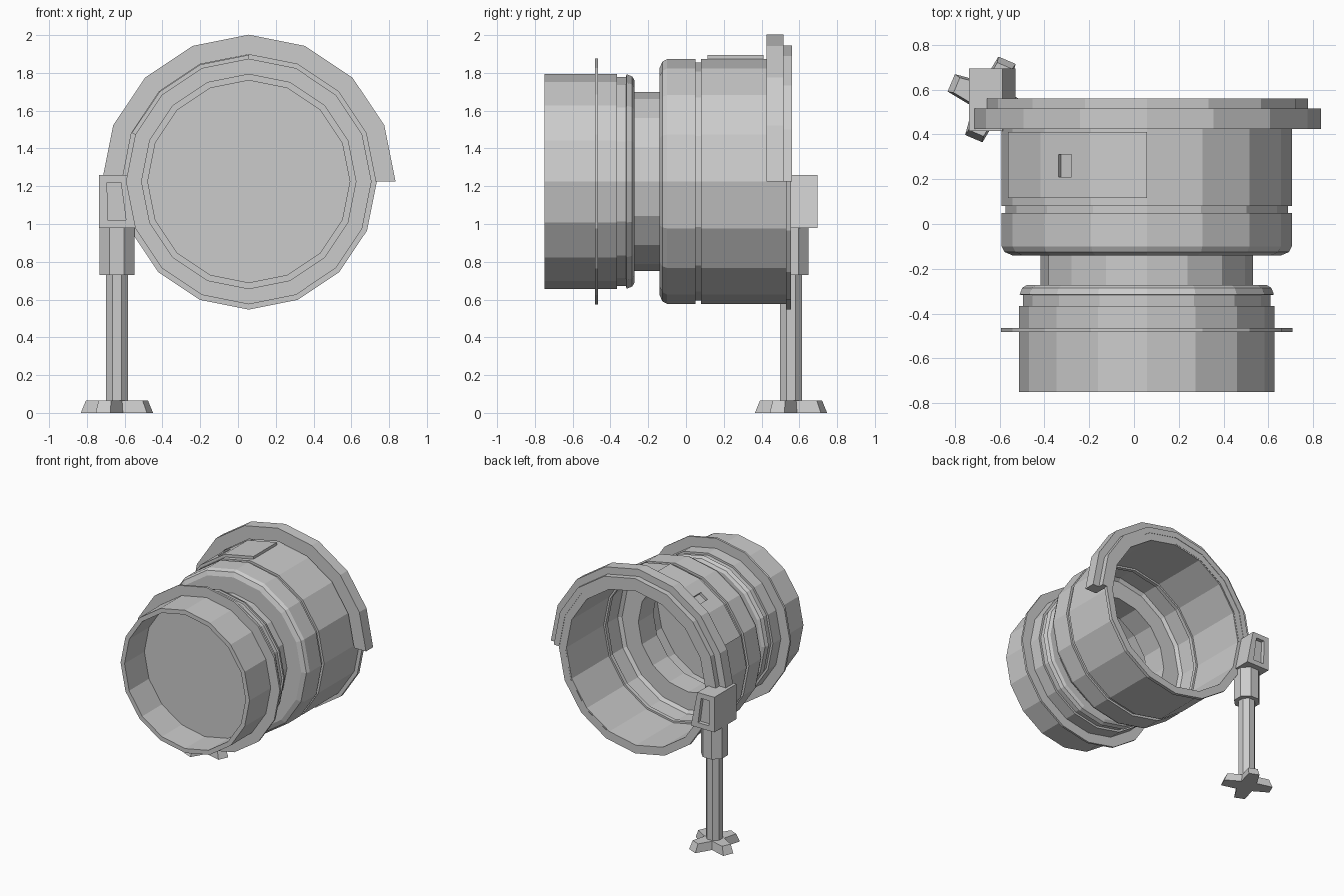
import bpy, bmesh
from math import sin, cos, radians
from mathutils import Vector

if "Cube" in bpy.data.objects:
    bpy.data.objects.remove(bpy.data.objects["Cube"])

CX, CZ = 0.057, 1.225      # drum axis runs along y
LX, LY = -0.641, 0.556     # support leg axis runs along z


def finish(bm, name):
    bmesh.ops.recalc_face_normals(bm, faces=bm.faces)
    me = bpy.data.meshes.new(name)
    bm.to_mesh(me)
    bm.free()
    ob = bpy.data.objects.new(name, me)
    bpy.context.collection.objects.link(ob)
    return ob


def revolve_mesh(profile, start=0, count=16):
    """Sweep a closed (y, r) profile around the drum axis in 22.5 degree steps."""
    bm = bmesh.new()
    full = count == 16
    rings = []
    for i in range(count if full else count + 1):
        a = radians(start + 22.5 * i)
        rings.append([bm.verts.new((CX + r * cos(a), y, CZ + r * sin(a))) for y, r in profile])
    n = len(profile)
    for i in range(count):
        p, q = rings[i], rings[(i + 1) % len(rings)]
        for j in range(n):
            k = (j + 1) % n
            bm.faces.new((p[j], p[k], q[k], q[j]))
    if not full:
        bm.faces.new(rings[0])
        bm.faces.new(rings[-1])
    bmesh.ops.recalc_face_normals(bm, faces=bm.faces)
    return bm


def revolve(name, profile, start=0, count=16):
    return finish(revolve_mesh(profile, start, count), name)


def loft(name, lower, upper):
    """Solid between two matching outlines."""
    bm = bmesh.new()
    a = [bm.verts.new(p) for p in lower]
    b = [bm.verts.new(p) for p in upper]
    bm.faces.new(a)
    bm.faces.new(b)
    for i in range(len(a)):
        j = (i + 1) % len(a)
        bm.faces.new((a[i], a[j], b[j], b[i]))
    return finish(bm, name)


def column(name, outline, z0, z1, top_scale=1.0):
    return loft(name, [(LX + x, LY + y, z0) for x, y in outline],
                [(LX + x * top_scale, LY + y * top_scale, z1) for x, y in outline])


def octagon(r):
    return [(r * cos(radians(22.5 + 45 * i)), r * sin(radians(22.5 + 45 * i))) for i in range(8)]


def cut(target, cutter):
    mod = target.modifiers.new("cut", 'BOOLEAN')
    mod.operation, mod.object, mod.solver = 'DIFFERENCE', cutter, 'EXACT'
    bpy.context.view_layer.objects.active = target
    bpy.ops.object.modifier_apply(modifier=mod.name)
    bpy.data.objects.remove(cutter)


# Hollow drum: front barrel, neck and wide rear body
revolve("drum_shell", [
    (-0.75, 0.57), (-0.365, 0.57), (-0.365, 0.553), (-0.318, 0.553), (-0.315, 0.568),
    (-0.285, 0.556), (-0.272, 0.535), (-0.272, 0.474), (-0.14, 0.474), (-0.14, 0.60),
    (-0.125, 0.635), (-0.10, 0.648), (0.05, 0.648), (0.05, 0.63), (0.08, 0.63),
    (0.08, 0.648), (0.55, 0.648), (0.55, 0.615), (0.08, 0.615), (0.08, 0.60), (0.05, 0.60),
    (0.05, 0.615), (-0.09, 0.61), (-0.11, 0.585), (-0.11, 0.442), (-0.30, 0.442),
    (-0.30, 0.52), (-0.365, 0.535), (-0.75, 0.535)])

# Thin collar around the front barrel
revolve("front_collar", [(-0.482, 0.56), (-0.482, 0.65), (-0.465, 0.65), (-0.465, 0.56)])

# Recessed front disc
disc = [[(CX + 0.545 * cos(radians(22.5 * i)), y, CZ + 0.545 * sin(radians(22.5 * i)))
         for i in range(16)] for y in (-0.50, -0.48)]
loft("front_disc", *disc)

# Rear rim all round, with a stepped hood over the upper half
revolve("rear_rim", [(0.53, 0.64), (0.53, 0.678), (0.557, 0.678), (0.557, 0.62)])
revolve("upper_hood", [(0.425, 0.672), (0.425, 0.777), (0.515, 0.777),
                       (0.515, 0.72), (0.56, 0.72), (0.56, 0.672)], 0, 8)

# Raised side panel with a small recessed window in its middle facet
bm = revolve_mesh([(0.115, 0.64), (0.115, 0.67), (0.41, 0.67), (0.41, 0.64)], 90, 3)
ang = radians(123.75)
out, side = Vector((cos(ang), 0, sin(ang))), Vector((-sin(ang), 0, cos(ang)))
facet = max(bm.faces, key=lambda f: f.normal.dot(out) + f.calc_center_median().dot(out))
mid = facet.calc_center_median()
bmesh.ops.inset_individual(bm, faces=[facet], thickness=0.03)
for v in facet.verts:
    s = 1 if (v.co - mid).dot(side) > 0 else -1
    y = 0.31 if v.co.y > mid.y else 0.21
    v.co = Vector((mid.x, y, mid.z)) + side * 0.036 * s
bmesh.ops.inset_individual(bm, faces=[facet], thickness=0.0001, depth=-0.022)
finish(bm, "side_panel")

# Leg bracket with a recess front and back
block = [(-0.737, 1.26), (-0.587, 1.26), (-0.53, 0.98), (-0.737, 0.98)]
recess = [(-0.693, 1.22), (-0.62, 1.22), (-0.593, 1.02), (-0.690, 1.02)]
bracket = loft("leg_bracket", [(x, 0.415, z) for x, z in block], [(x, 0.695, z) for x, z in block])
for y0, y1 in ((0.38, 0.445), (0.665, 0.73)):
    cut(bracket, loft("recess_cutter", [(x, y0, z) for x, z in recess], [(x, y1, z) for x, z in recess]))

# Octagonal sleeve and leg
column("leg_sleeve", octagon(0.1), 0.73, 0.99)
column("leg_tube", octagon(0.064), 0.05, 0.75)

# Four-armed foot
star = []
for i in range(4):
    a = radians(-23 + 90 * i)
    for u, v in ((0.19, -0.042), (0.19, 0.042), (0.06, 0.06)):
        star.append((u * cos(a) - v * sin(a), u * sin(a) + v * cos(a)))
column("leg_foot", star, 0.0, 0.065, 0.86)
